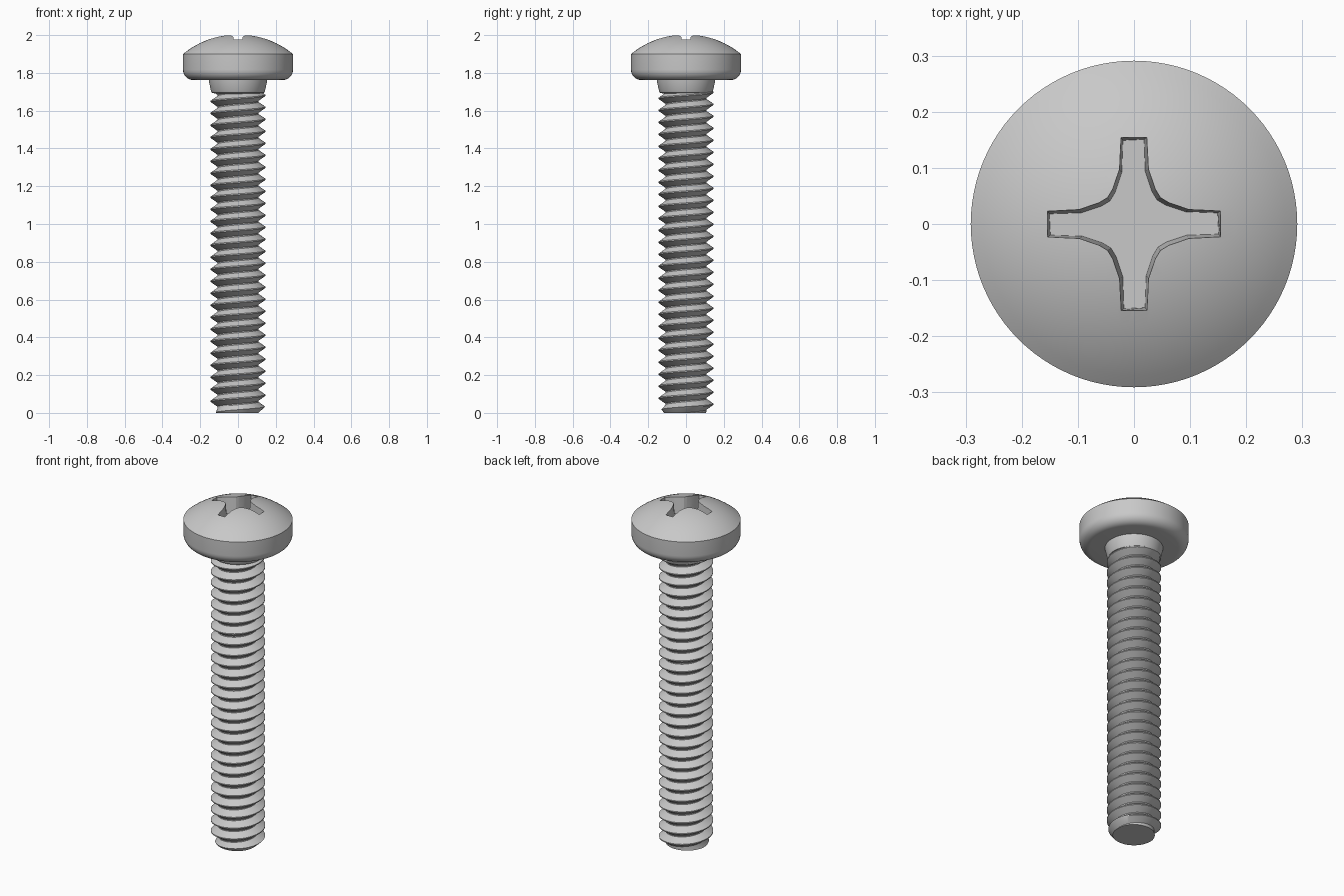
import bpy, bmesh, math
from mathutils import Vector, Matrix

cube = bpy.data.objects.get("Cube")
if cube:
    bpy.data.objects.remove(cube, do_unlink=True)

steel = bpy.data.materials.new("brushed grey steel")
steel.use_nodes = True
grey = (0.58, 0.58, 0.58, 1)
steel.diffuse_color = grey
steel.node_tree.nodes["Principled BSDF"].inputs["Base Color"].default_value = grey


def finish(bm, name):
    """Turn a bmesh into a shaded object."""
    bmesh.ops.recalc_face_normals(bm, faces=bm.faces)
    mesh = bpy.data.meshes.new(name)
    bm.to_mesh(mesh)
    bm.free()
    mesh.materials.append(steel)
    obj = bpy.data.objects.new(name, mesh)
    bpy.context.collection.objects.link(obj)
    return obj


def shade(obj):
    bpy.ops.object.select_all(action='DESELECT')
    obj.select_set(True)
    bpy.context.view_layer.objects.active = obj
    bpy.ops.object.shade_smooth_by_angle(angle=math.radians(28))


def lathe(profile, name, steps=96):
    """Spin (radius, z) points around the z axis."""
    bm = bmesh.new()
    verts = [bm.verts.new((r, 0, z)) for r, z in profile]
    edges = [bm.edges.new(pair) for pair in zip(verts, verts[1:])]
    bmesh.ops.spin(bm, geom=verts + edges, cent=(0, 0, 0), axis=(0, 0, 1),
                   angle=math.tau, steps=steps, use_duplicate=False)
    bmesh.ops.remove_doubles(bm, verts=bm.verts, dist=1e-5)
    return finish(bm, name)


# Domed pan head: flat underside, rounded lower rim, short wall, spherical top
HEAD_R, RIM_Z, APEX = 0.291, 1.90, 2.004
UNDER, ROUND = 1.762, 0.055
rise = APEX - RIM_Z
sphere_r = (HEAD_R ** 2 + rise ** 2) / (2 * rise)
profile = [(0, UNDER)]
for i in range(9):
    a = math.pi / 2 * i / 8
    profile.append((HEAD_R - ROUND + ROUND * math.sin(a),
                    UNDER + ROUND - ROUND * math.cos(a)))
edge_angle = math.asin(HEAD_R / sphere_r)
for i in range(13):
    a = edge_angle * (1 - i / 12)
    profile.append((sphere_r * math.sin(a), APEX - sphere_r * (1 - math.cos(a))))
head = lathe(profile, "head")

# Cross drive recess, tapering slightly towards a flat floor
quarter = [(0.155, 0.024), (0.098, 0.026), (0.062, 0.038), (0.047, 0.047),
           (0.038, 0.062), (0.026, 0.098), (0.024, 0.155)]
bm = bmesh.new()
rings = []
for z, inset in ((1.90, 0.006), (2.03, -0.002)):
    ring = []
    for q in range(4):
        turn = Matrix.Rotation(q * math.pi / 2, 3, 'Z')
        for x, y in quarter:
            ring.append(bm.verts.new(turn @ Vector((x - inset, y - inset * 0.7, z))))
    rings.append(ring)
    bm.faces.new(ring)
low, high = rings
for i in range(len(low)):
    j = (i + 1) % len(low)
    bm.faces.new((low[i], low[j], high[j], high[i]))
cutter = finish(bm, "recess_cutter")
cutter.hide_render = True

cut = head.modifiers.new("cross recess", 'BOOLEAN')
cut.operation = 'DIFFERENCE'
cut.solver = 'EXACT'
cut.object = cutter
bpy.context.view_layer.objects.active = head
bpy.ops.object.modifier_apply(modifier=cut.name)
bpy.data.objects.remove(cutter, do_unlink=True)
shade(head)

# Tapered neck under the head
neck = lathe([(0, 1.77), (0.156, 1.77), (0.154, 1.755), (0.143, 1.705),
              (0.138, 1.695), (0.1, 1.685), (0, 1.685)], "neck")
shade(neck)

# Threaded shank: a V profile swept along a right-handed helix
PITCH, CREST, ROOT, SEG = 0.0635, 0.145, 0.108, 64
FLAT = 0.006
TOP = 1.72
offsets = [(-PITCH / 2 + FLAT / 2, ROOT), (-FLAT / 2, CREST),
           (FLAT / 2, CREST), (PITCH / 2 - FLAT / 2, ROOT)]
bm = bmesh.new()
columns = []
for k in range(int((TOP / PITCH + 4) * SEG)):
    a = math.tau * k / SEG
    base = 0.03 - 2 * PITCH + PITCH * k / SEG
    column = []
    for dz, r in offsets:
        z = base + dz
        r = min(r, max(0.09, 0.116 + 0.8 * z))      # chamfered tip
        column.append(bm.verts.new((r * math.cos(a), r * math.sin(a), z)))
    columns.append(column)
for k in range(len(columns) - 1):
    a, b = columns[k], columns[k + 1]
    for i in range(3):
        bm.faces.new((a[i], b[i], b[i + 1], a[i + 1]))
    if k + 1 + SEG < len(columns):                  # root land to the next turn
        c, d = columns[k + SEG], columns[k + SEG + 1]
        bm.faces.new((a[3], b[3], d[0], c[0]))

# Trim both ends flat and cap them
for z, up in ((0, -1), (TOP, 1)):
    bmesh.ops.bisect_plane(bm, geom=bm.verts[:] + bm.edges[:] + bm.faces[:],
                           plane_co=(0, 0, z), plane_no=(0, 0, up), clear_outer=True)
bmesh.ops.holes_fill(bm, edges=[e for e in bm.edges if e.is_boundary], sides=0)
shank = finish(bm, "threaded_shank")
shade(shank)
